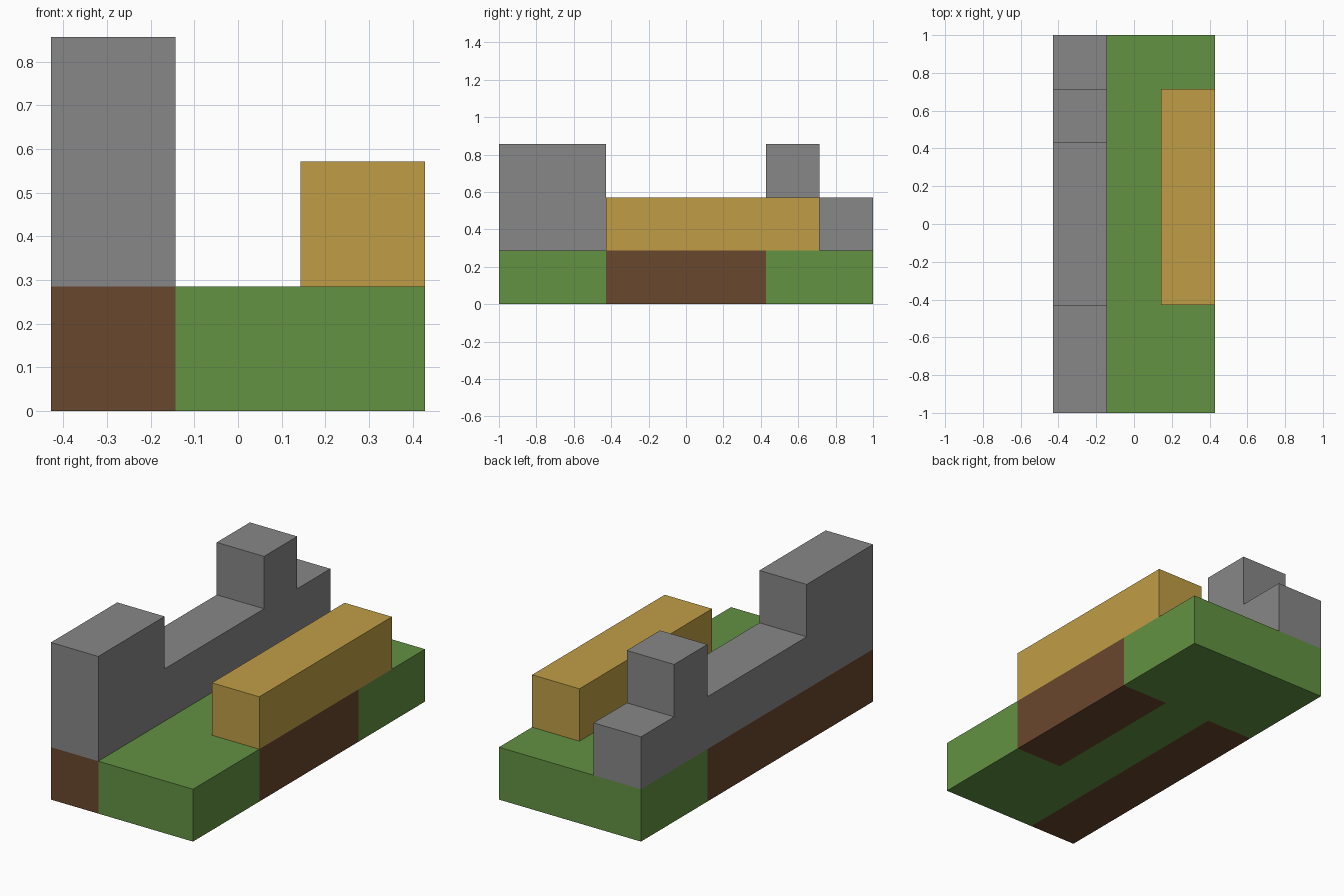
import bpy
import bmesh

default = bpy.data.objects.get("Cube")
if default:
    bpy.data.objects.remove(default, do_unlink=True)

U = 2 / 7  # size of one block; the model is 3 wide, 7 long, 3 high


def make_material(name, rgb):
    # 8-bit display colour to linear
    linear = [((c / 255 + 0.055) / 1.055) ** 2.4 for c in rgb]
    mat = bpy.data.materials.new(name)
    mat.use_nodes = True
    mat.diffuse_color = (*linear, 1)
    mat.node_tree.nodes["Principled BSDF"].inputs["Base Color"].default_value = (*linear, 1)
    return mat


grass = make_material("grass green", (99, 146, 66))
soil = make_material("soil brown", (105, 71, 46))
stone = make_material("stone grey", (135, 135, 135))
straw = make_material("straw yellow", (192, 158, 70))


def add_object(name, bm, *materials):
    bmesh.ops.recalc_face_normals(bm, faces=bm.faces)
    mesh = bpy.data.meshes.new(name)
    bm.to_mesh(mesh)
    bm.free()
    for mat in materials:
        mesh.materials.append(mat)
    obj = bpy.data.objects.new(name, mesh)
    bpy.context.collection.objects.link(obj)
    return obj


def extrude_profile(profile, x0, x1):
    # side profile of (y, z) block counts, extruded across x
    bm = bmesh.new()
    face = bm.faces.new([bm.verts.new((x0 * U, y * U, z * U)) for y, z in profile])
    swept = bmesh.ops.extrude_face_region(bm, geom=[face])["geom"]
    verts = [v for v in swept if isinstance(v, bmesh.types.BMVert)]
    bmesh.ops.translate(bm, verts=verts, vec=((x1 - x0) * U, 0, 0))
    return bm


def rectangle(y0, y1, z0, z1):
    return [(y0, z0), (y1, z0), (y1, z1), (y0, z1)]


# Ground slab: cut along the block lines where soil meets grass
ground = extrude_profile(rectangle(-3.5, 3.5, 0, 1), -1.5, 1.5)
for axis, offset in ((0, 0.5), (1, 1.5)):
    for side in (-1, 1):
        point, normal = [0, 0, 0], [0, 0, 0]
        point[axis], normal[axis] = side * offset * U, 1
        bmesh.ops.bisect_plane(ground, geom=ground.verts[:] + ground.edges[:] + ground.faces[:],
                               plane_co=point, plane_no=normal)
for face in ground.faces:
    x, y, z = face.calc_center_median() / U
    under_wall = x < -0.5 and y < 1.5
    under_bale = x > 0.5 and abs(y) < 1.5
    face.material_index = int(under_wall or under_bale)
add_object("ground_slab", ground, grass, soil)

# Stone wall with a wide front tower and a narrow rear post
wall = [(-3.5, 1), (3.5, 1), (3.5, 2), (2.5, 2), (2.5, 3),
        (1.5, 3), (1.5, 2), (-1.5, 2), (-1.5, 3), (-3.5, 3)]
add_object("stone_wall", extrude_profile(wall, -1.5, -0.5), stone)

# Long straw block along the left edge
add_object("straw_block", extrude_profile(rectangle(-1.5, 2.5, 1, 2), 0.5, 1.5), straw)
